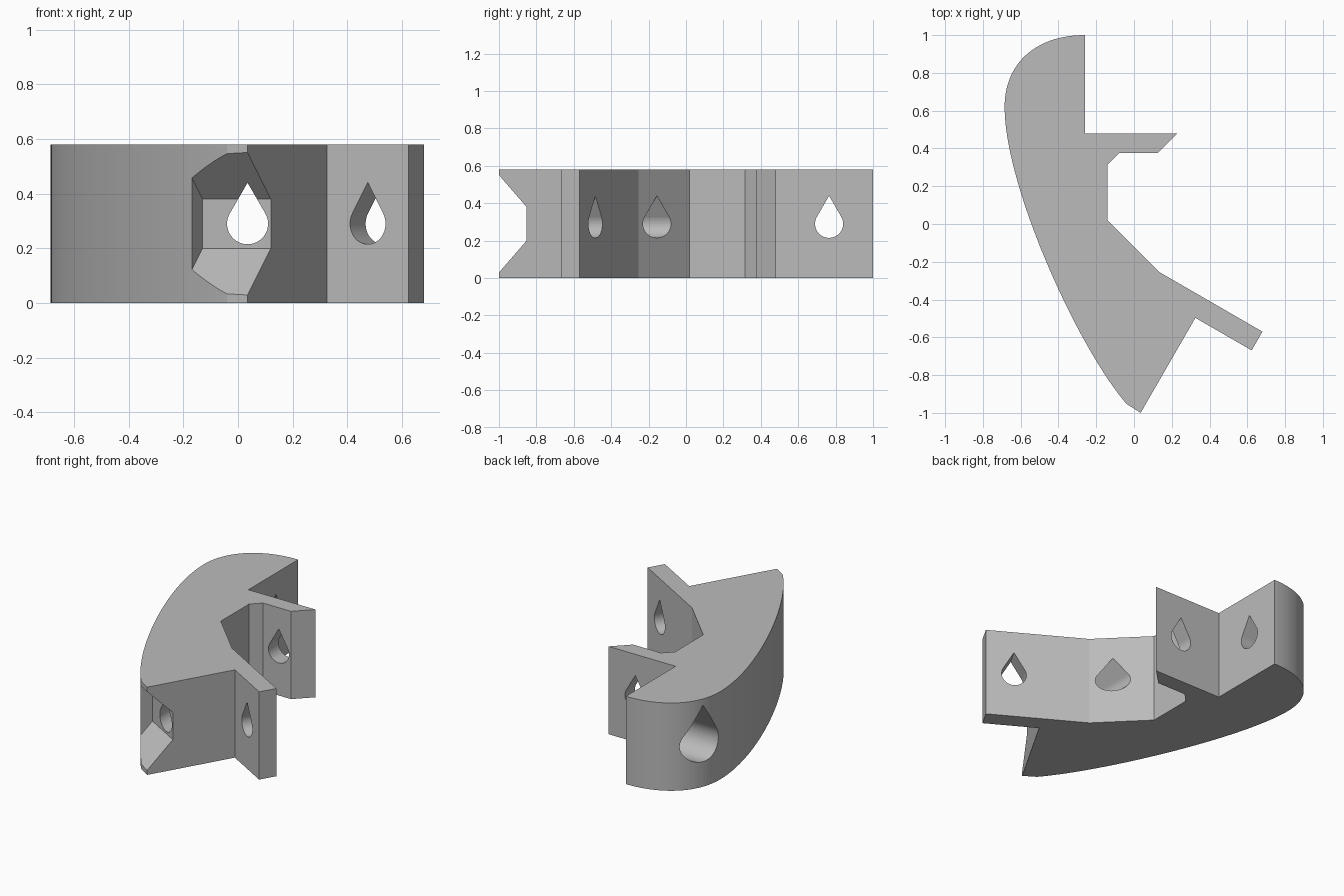
import bpy
import bmesh
from math import sin, cos, radians
from mathutils import Vector
from mathutils.geometry import interpolate_bezier

if "Cube" in bpy.data.objects:
    bpy.data.objects.remove(bpy.data.objects["Cube"])

HEIGHT = 0.58
HOLE_Z = 0.29
X, Y, Z = Vector((1, 0, 0)), Vector((0, 1, 0)), Vector((0, 0, 1))
# Directions along and across the slanted arm
ALONG = Vector((cos(radians(30)), -0.5, 0))
ACROSS = Vector((0.5, cos(radians(30)), 0))

grey = bpy.data.materials.new("plain grey")
grey.use_nodes = True
grey.diffuse_color = (0.5, 0.5, 0.5, 1)
grey.node_tree.nodes["Principled BSDF"].inputs["Base Color"].default_value = (0.5, 0.5, 0.5, 1)


def prism(name, profile, origin, side, up, sweep):
    """Extrude a flat profile, drawn on the side and up axes, along sweep."""
    bm = bmesh.new()
    face = bm.faces.new([bm.verts.new(origin + side * a + up * b) for a, b in profile])
    new = bmesh.ops.extrude_face_region(bm, geom=[face])["geom"]
    moved = [v for v in new if isinstance(v, bmesh.types.BMVert)]
    bmesh.ops.translate(bm, vec=sweep, verts=moved)
    bmesh.ops.recalc_face_normals(bm, faces=bm.faces)
    mesh = bpy.data.meshes.new(name)
    bm.to_mesh(mesh)
    bm.free()
    mesh.materials.append(grey)
    obj = bpy.data.objects.new(name, mesh)
    bpy.context.collection.objects.link(obj)
    return obj


def teardrop(radius):
    """Round hole profile with a pointed roof."""
    arc = [radians(150 + 240 * i / 40) for i in range(41)]
    return [(radius * cos(t), radius * sin(t)) for t in arc] + [(0, 2 * radius)]


def cut(body, cutter):
    cutter.hide_render = True
    mod = body.modifiers.new("cut", 'BOOLEAN')
    mod.operation = 'DIFFERENCE'
    mod.solver = 'EXACT'
    mod.object = cutter
    bpy.context.view_layer.objects.active = body
    bpy.ops.object.modifier_apply(modifier=mod.name)
    bpy.data.objects.remove(cutter)


def bezier(points, count):
    return [(p.x, p.y) for p in interpolate_bezier(*[Vector((a, b, 0)) for a, b in points], count)]


# Bracket body: straight inner side with two arms, curved outer side
inner = [(-0.26, 0.48), (0.23, 0.48), (0.125, 0.375), (-0.08, 0.375), (-0.14, 0.315),
         (-0.14, 0.02), (0.135, -0.255), (0.68, -0.57), (0.623, -0.669),
         (0.325, -0.497), (0.035, -1.0)]
lower_curve = bezier([(-0.04, -0.952), (-0.3, -0.65), (-0.685, 0.2), (-0.685, 0.62)], 36)
upper_curve = bezier([(-0.685, 0.62), (-0.685, 0.85), (-0.52, 1.0), (-0.26, 1.0)], 28)
body = prism("curved_bracket", inner + lower_curve + upper_curve[1:],
             Vector((0, 0, 0)), X, Y, Z * HEIGHT)

# Flared recess at the pointed tip
flare = [(-0.678, 0.2), (-0.978, -0.1), (-0.978, 0.68), (-0.678, 0.38)]
cut(body, prism("tip_recess", flare, ALONG * 0.2415, ACROSS, Z, ALONG * 0.5))

# Screw holes: (name, radius, start, sideways axis, sweep)
holes = [
    ("long_hole", 0.075, Vector((0.035, -1.2, HOLE_Z)), X, Y * 1.9),
    ("side_hole", 0.075, Vector((-0.9, 0.765, HOLE_Z)), Y, X * 0.8),
    ("side_counterbore", 0.125, Vector((-0.9, 0.765, HOLE_Z)), Y, X * 0.53),
    ("arm_hole", 0.075, ALONG * 0.7026 - ACROSS * 0.4 + Z * HOLE_Z, ALONG, ACROSS * 0.4),
]
for name, radius, start, side, sweep in holes:
    cut(body, prism(name, teardrop(radius), start, side, Z, sweep))
